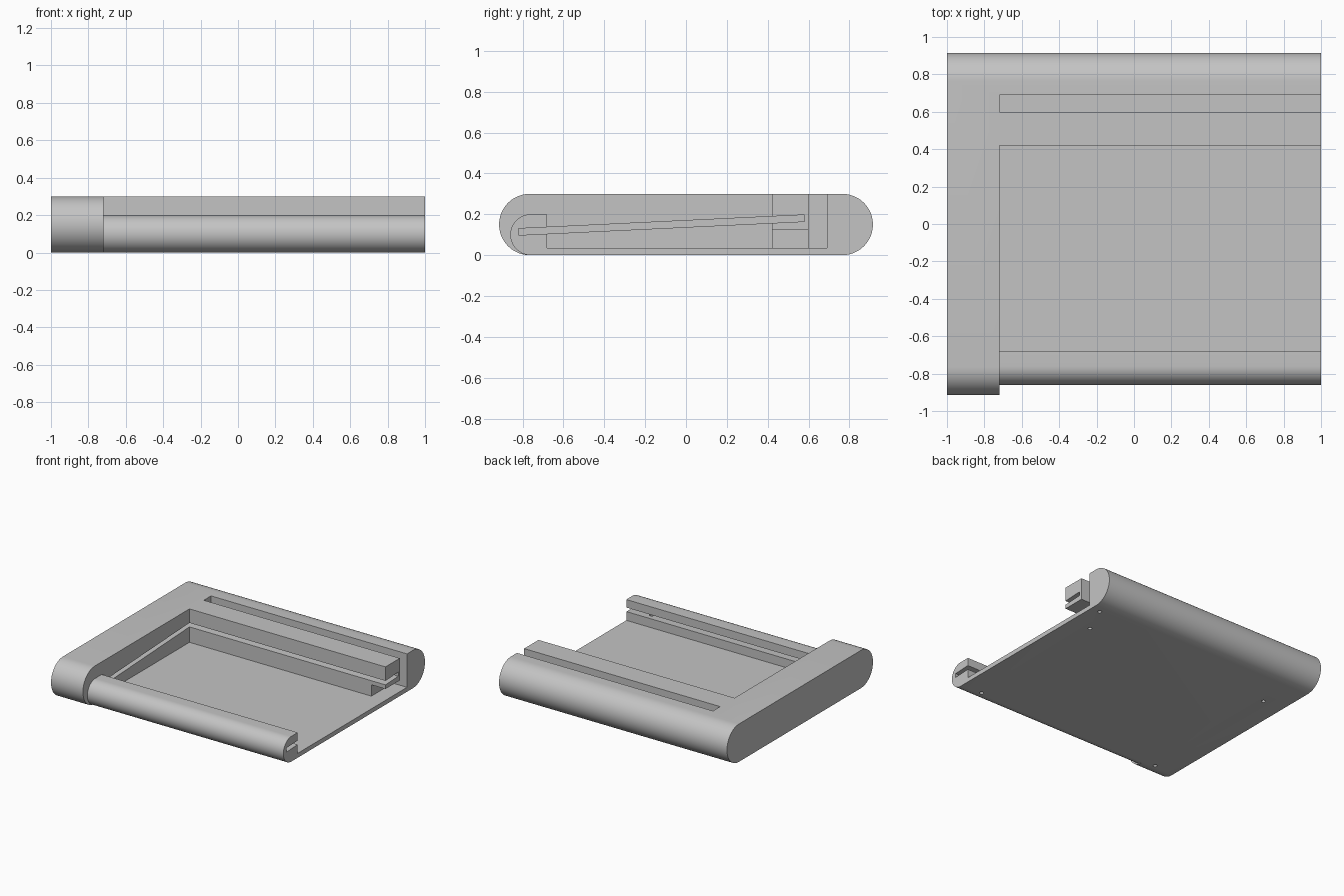
import bpy, bmesh, math

if "Cube" in bpy.data.objects:
    bpy.data.objects.remove(bpy.data.objects["Cube"], do_unlink=True)

grey = bpy.data.materials.new("plain grey")
grey.use_nodes = True
colour = (0.55, 0.55, 0.55, 1)
grey.diffuse_color = colour
grey.node_tree.nodes["Principled BSDF"].inputs["Base Color"].default_value = colour


def arc(cy, r, start, end, steps=24):
    """Points of an arc in the side (y, z) plane, resting on the ground."""
    angles = [math.radians(start + (end - start) * i / steps) for i in range(steps + 1)]
    return [(cy + r * math.cos(a), r + r * math.sin(a)) for a in angles]


def extrude(name, profile, x0, x1):
    """Extrude a (y, z) profile along x."""
    bm = bmesh.new()
    face = bm.faces.new([bm.verts.new((x0, y, z)) for y, z in profile])
    out = bmesh.ops.extrude_face_region(bm, geom=[face])
    moved = [v for v in out["geom"] if isinstance(v, bmesh.types.BMVert)]
    bmesh.ops.translate(bm, verts=moved, vec=(x1 - x0, 0, 0))
    bmesh.ops.recalc_face_normals(bm, faces=bm.faces)
    return to_object(name, bm)


def to_object(name, bm):
    mesh = bpy.data.meshes.new(name)
    bm.to_mesh(mesh)
    bm.free()
    mesh.materials.append(grey)
    obj = bpy.data.objects.new(name, mesh)
    bpy.context.collection.objects.link(obj)
    return obj


def combine(target, other, operation):
    """Apply an exact boolean and drop the helper."""
    other.hide_render = True
    mod = target.modifiers.new("bool", "BOOLEAN")
    mod.operation = operation
    mod.solver = "EXACT"
    mod.object = other
    bpy.context.view_layer.objects.active = target
    bpy.ops.object.modifier_apply(modifier=mod.name)
    bpy.data.objects.remove(other, do_unlink=True)


TOP, FLOOR, SPLIT = 0.30, 0.035, -0.72
back_round = arc(0.765, 0.15, -90, 90)

# Closed side block with fully rounded front and back
body = extrude("dock_body", back_round + arc(-0.765, 0.15, 90, 270), -1, SPLIT)

# Tray: low front lip, floor, back rail, cable groove and back edge
tray_profile = back_round + [
    (0.69, TOP), (0.69, FLOOR), (0.60, FLOOR), (0.60, TOP),
    (0.42, TOP), (0.42, FLOOR), (-0.68, FLOOR), (-0.68, 0.20),
] + arc(-0.76, 0.10, 90, 270)
combine(body, extrude("tray", tray_profile, SPLIT, 1), "UNION")

# Sloping slot that receives a flat panel
slot = [(-0.82, 0.098), (0.58, 0.165), (0.58, 0.197), (-0.82, 0.13)]
combine(body, extrude("panel_slot", slot, -0.90, 1.1), "DIFFERENCE")

# Cable passage under the open end of the back rail
passage = [(0.40, FLOOR), (0.62, FLOOR), (0.62, 0.125), (0.40, 0.125)]
combine(body, extrude("cable_passage", passage, 0.876, 1.1), "DIFFERENCE")

# Screw holes in the underside
holes = [(x, y) for x in (-0.82, 0.82) for y in (-0.74, 0.48)] + [(0.92, 0.71)]
for x, y in holes:
    bm = bmesh.new()
    bmesh.ops.create_cone(bm, cap_ends=True, segments=16, radius1=0.015,
                          radius2=0.015, depth=0.30)
    bmesh.ops.translate(bm, verts=bm.verts, vec=(x, y, -0.02))
    combine(body, to_object("screw_hole", bm), "DIFFERENCE")

# Smooth rounded edges, keep corners crisp
bpy.ops.object.select_all(action="DESELECT")
body.select_set(True)
bpy.context.view_layer.objects.active = body
bpy.ops.object.shade_smooth_by_angle(angle=math.radians(30))
